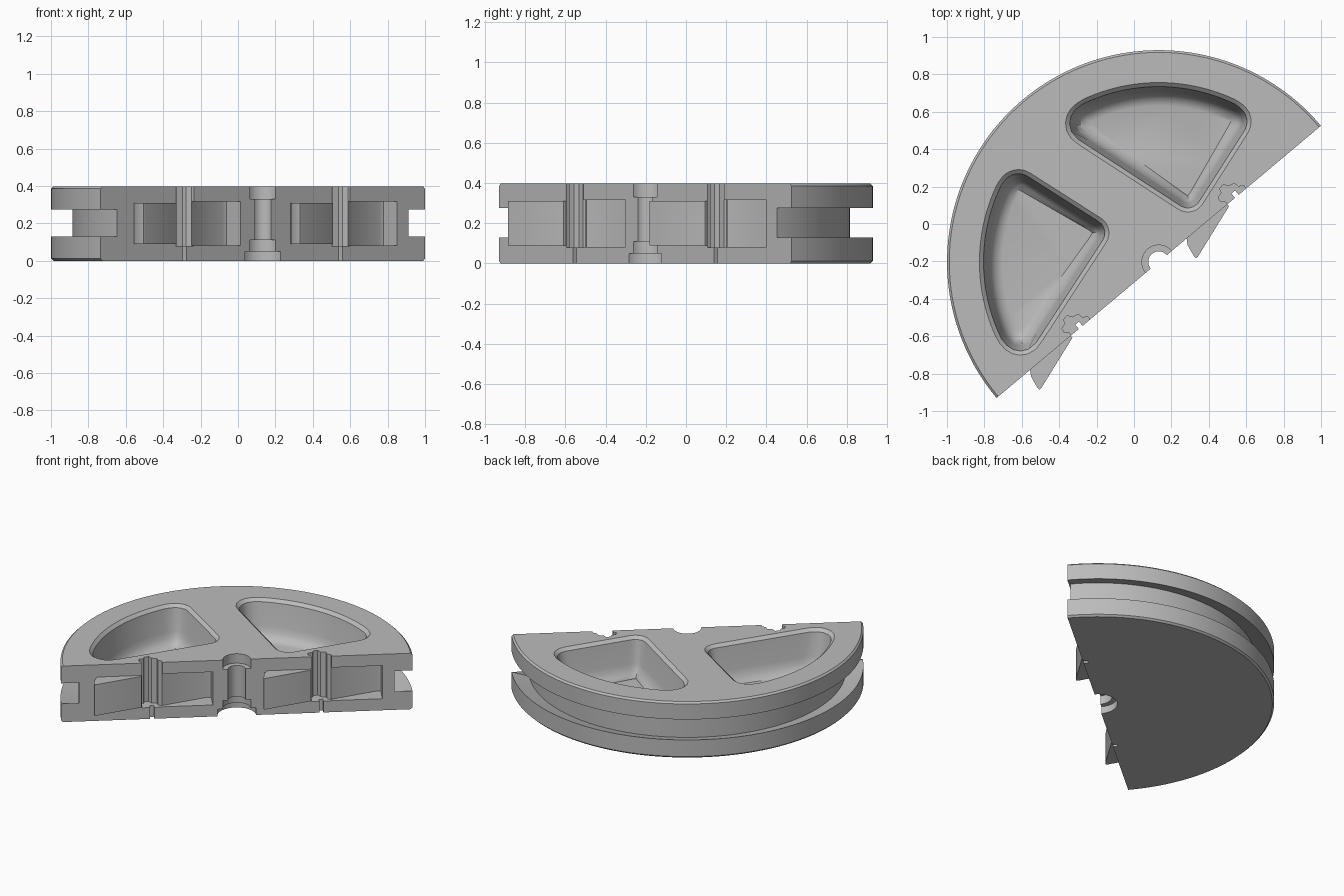
import bpy, bmesh, math
from mathutils import Vector, geometry

if "Cube" in bpy.data.objects:
    bpy.data.objects.remove(bpy.data.objects["Cube"])

TILT = math.radians(40)          # direction of the straight cut face
CENTRE = (0.1325, -0.2025, 0)
R, H = 1.132, 0.397

grey = bpy.data.materials.new("grey plastic")
grey.diffuse_color = (0.5, 0.5, 0.5, 1)
grey.use_nodes = True
grey.node_tree.nodes["Principled BSDF"].inputs["Base Color"].default_value = grey.diffuse_color


def make(name, rings, caps=True, place=True):
    """Solid lofted through closed rings of 3D points."""
    bm = bmesh.new()
    vs = [[bm.verts.new(p) for p in ring] for ring in rings]
    n = len(vs[0])
    for a, b in zip(vs, vs[1:]):
        for i in range(n):
            j = (i + 1) % n
            bm.faces.new((a[i], a[j], b[j], b[i]))
    bm.faces.new(vs[0][::-1])
    bm.faces.new(vs[-1])
    bmesh.ops.recalc_face_normals(bm, faces=bm.faces)
    me = bpy.data.meshes.new(name)
    bm.to_mesh(me)
    bm.free()
    ob = bpy.data.objects.new(name, me)
    bpy.context.collection.objects.link(ob)
    me.materials.append(grey)
    ob.location = CENTRE
    ob.rotation_euler.z = TILT
    return ob


def prism(name, pts, z0, z1):
    return make(name, [[(x, y, z) for x, y in pts] for z in (z0, z1)])


def circle(cx, cy, r, n=32):
    return [(cx + r * math.cos(math.tau * i / n), cy + r * math.sin(math.tau * i / n)) for i in range(n)]


# half-disc wheel body with a dovetail groove round the rim
profile = [(R - 0.012, H), (R, H - 0.012), (R, 0.275), (1.018, 0.31),
           (1.018, 0.095), (R, 0.13), (R, 0.012), (R - 0.012, 0)]
STEPS = 96
body = make("half_wheel_body", [
    [(r * math.cos(math.pi * i / STEPS), r * math.sin(math.pi * i / STEPS), z)
     for i in range(STEPS + 1)] for r, z in profile])

cutters = []


# tapered pockets: rounded triangle with an arched outer side, filleted floor
def pocket_outline(inset):
    pts = []
    for cx, cy, r in ((-0.375, 0.74, 0.12), (0.38, 0.75, 0.11), (0.155, 0.36, 0.09)):
        pts += circle(cx, cy, max(r - inset, 0.006), 40)
    for k in range(25):
        a = math.radians(64 + 52 * k / 24)
        pts.append(((0.955 - inset) * math.cos(a), (0.955 - inset) * math.sin(a)))
    hull = [Vector(pts[i]) for i in geometry.convex_hull_2d(pts)]
    # resample by direction so that every ring has the same point count
    c = Vector((0.12, 0.62))
    ring = []
    for k in range(96):
        a = math.tau * k / 96
        far = c + Vector((math.cos(a), math.sin(a))) * 2
        for p, q in zip(hull, hull[1:] + hull[:1]):
            hit = geometry.intersect_line_line_2d(c, far, p, q)
            if hit:
                ring.append(hit)
                break
    return ring


levels = [(-0.006, H + 0.02), (-0.004, H), (0.018, H - 0.02), (0.045, 0.22),
          (0.055, 0.18), (0.075, 0.15), (0.1, 0.135), (0.12, 0.13)]
outlines = [(pocket_outline(i), z) for i, z in levels]
for turn in (0, math.pi / 2):
    ob = make("pocket_cutter", [[(p.x, p.y, z) for p in ring] for ring, z in outlines])
    ob.rotation_euler.z = turn
    cutters.append(ob)

# stepped axle bore, wider at both ends
for r, z0, z1 in ((0.056, -0.1, 0.5), (0.09, 0.33, 0.5), (0.09, -0.1, 0.11), (0.125, -0.1, 0.05)):
    cutters.append(prism("bore_cutter", circle(0, 0, r, 48), z0, z1))

# catch slots, a narrow slit under each, and wedge recesses for the opposite tabs
slot = [(-0.065, -0.05), (-0.065, 0.02), (-0.085, 0.035), (-0.08, 0.06), (-0.05, 0.068), (-0.045, 0.09),
        (-0.015, 0.096), (0.0, 0.07), (0.035, 0.062), (0.04, 0.035), (0.065, 0.02), (0.065, -0.05)]
tab = [(0.205, 0.02), (0.19, -0.008), (0.176, -0.03), (0.163, -0.1), (0.166, -0.113),
       (0.178, -0.113), (0.478, -0.014), (0.478, 0.02)]
recess = [(-0.155, -0.05), (-0.155, 0.115), (-0.18, 0.12), (-0.487, 0.018), (-0.487, -0.05)]
for u in (-0.545, 0.545):
    cutters.append(prism("slot_cutter", [(u + x, y) for x, y in slot], 0.08, 0.5))
    cutters.append(prism("slit_cutter", [(u - 0.013, -0.05), (u + 0.013, -0.05),
                                         (u + 0.013, 0.03), (u - 0.013, 0.03)], -0.1, 0.09))
for shift in (0, 1.093):
    cutters.append(prism("recess_cutter", [(x + shift, y) for x, y in recess], 0.082, 0.316))

for c in cutters:
    c.hide_render = True
    mod = body.modifiers.new("cut", 'BOOLEAN')
    mod.operation, mod.solver, mod.object = 'DIFFERENCE', 'EXACT', c
bpy.context.view_layer.objects.active = body
for m in list(body.modifiers):
    bpy.ops.object.modifier_apply(modifier=m.name)
for c in cutters:
    bpy.data.objects.remove(c)

# snap tabs standing out of the cut face
parts = [body]
for name, shift in (("inner_snap_tab", 0), ("outer_snap_tab", -1.093)):
    parts.append(prism(name, [(x + shift, y) for x, y in tab], 0.09, 0.31))

for ob in parts:
    bpy.ops.object.select_all(action='DESELECT')
    ob.select_set(True)
    bpy.context.view_layer.objects.active = ob
    bpy.ops.object.shade_smooth_by_angle(angle=math.radians(30))
